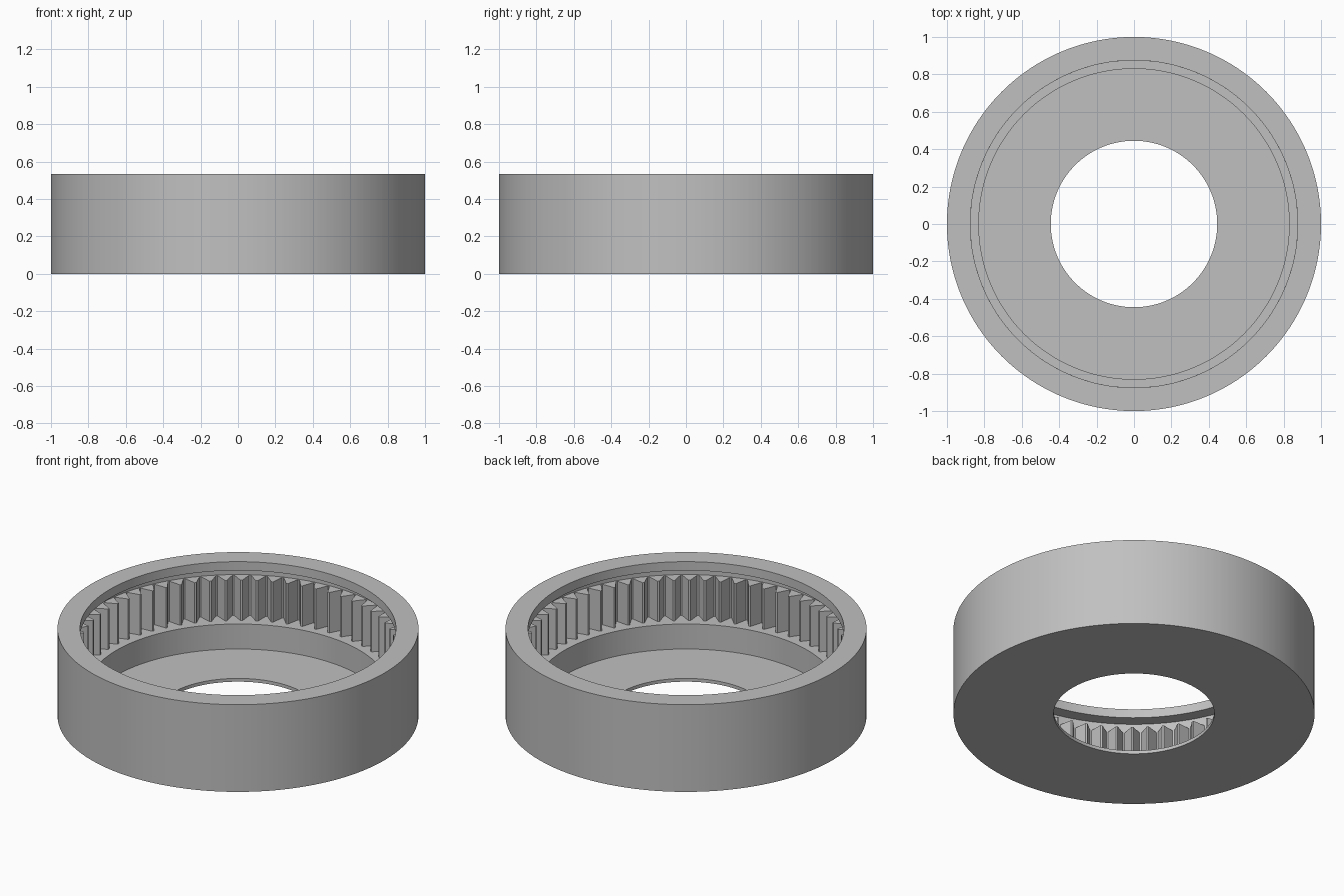
import bpy
import bmesh
from math import cos, sin, pi, radians

old = bpy.data.objects.get("Cube")
if old:
    bpy.data.objects.remove(old, do_unlink=True)

TEETH = 64
ROOT, TIP = 0.942, 0.874
PITCH = 2 * pi / TEETH

# Angular stations within one tooth pitch: (fraction of pitch, is on the tip)
STATIONS = [(0.06, True), (0.45, False), (0.55, False), (0.94, True)]

# Closed cross-section (radius, height); None marks the toothed outline
SECTION = [
    (1.0, 0.0), (1.0, 0.533),        # outer wall
    (0.875, 0.533), (0.875, 0.479),  # retaining lip
    (0.948, 0.479), (0.948, 0.42),   # undercut groove
    (None, 0.42), (None, 0.173),     # internal teeth
    (0.83, 0.173), (0.83, 0.02),     # lower well
    (0.445, 0.02), (0.445, 0.0),     # centre hole
]


def make_ring(bm, radius, z):
    ring = []
    for tooth in range(TEETH):
        for frac, on_tip in STATIONS:
            a = (tooth + frac) * PITCH
            r = radius or (TIP if on_tip else ROOT)
            ring.append(bm.verts.new((r * cos(a), r * sin(a), z)))
    return ring


# Grey material
grey = bpy.data.materials.new("plain grey")
grey.use_nodes = True
colour = (0.53, 0.53, 0.53, 1.0)
grey.diffuse_color = colour
grey.node_tree.nodes["Principled BSDF"].inputs["Base Color"].default_value = colour

# Ring gear body, lofted around the closed cross-section
bm = bmesh.new()
rings = [make_ring(bm, r, z) for r, z in SECTION]
for lower, upper in zip(rings, rings[1:] + rings[:1]):
    count = len(lower)
    for i in range(count):
        j = (i + 1) % count
        bm.faces.new((lower[i], lower[j], upper[j], upper[i]))
bmesh.ops.recalc_face_normals(bm, faces=bm.faces)

mesh = bpy.data.meshes.new("ring_gear_housing")
bm.to_mesh(mesh)
bm.free()
mesh.materials.append(grey)
gear = bpy.data.objects.new("ring_gear_housing", mesh)
bpy.context.collection.objects.link(gear)

# Smooth round walls, crisp edges and teeth
bpy.ops.object.select_all(action="DESELECT")
gear.select_set(True)
bpy.context.view_layer.objects.active = gear
bpy.ops.object.shade_smooth_by_angle(angle=radians(25))
